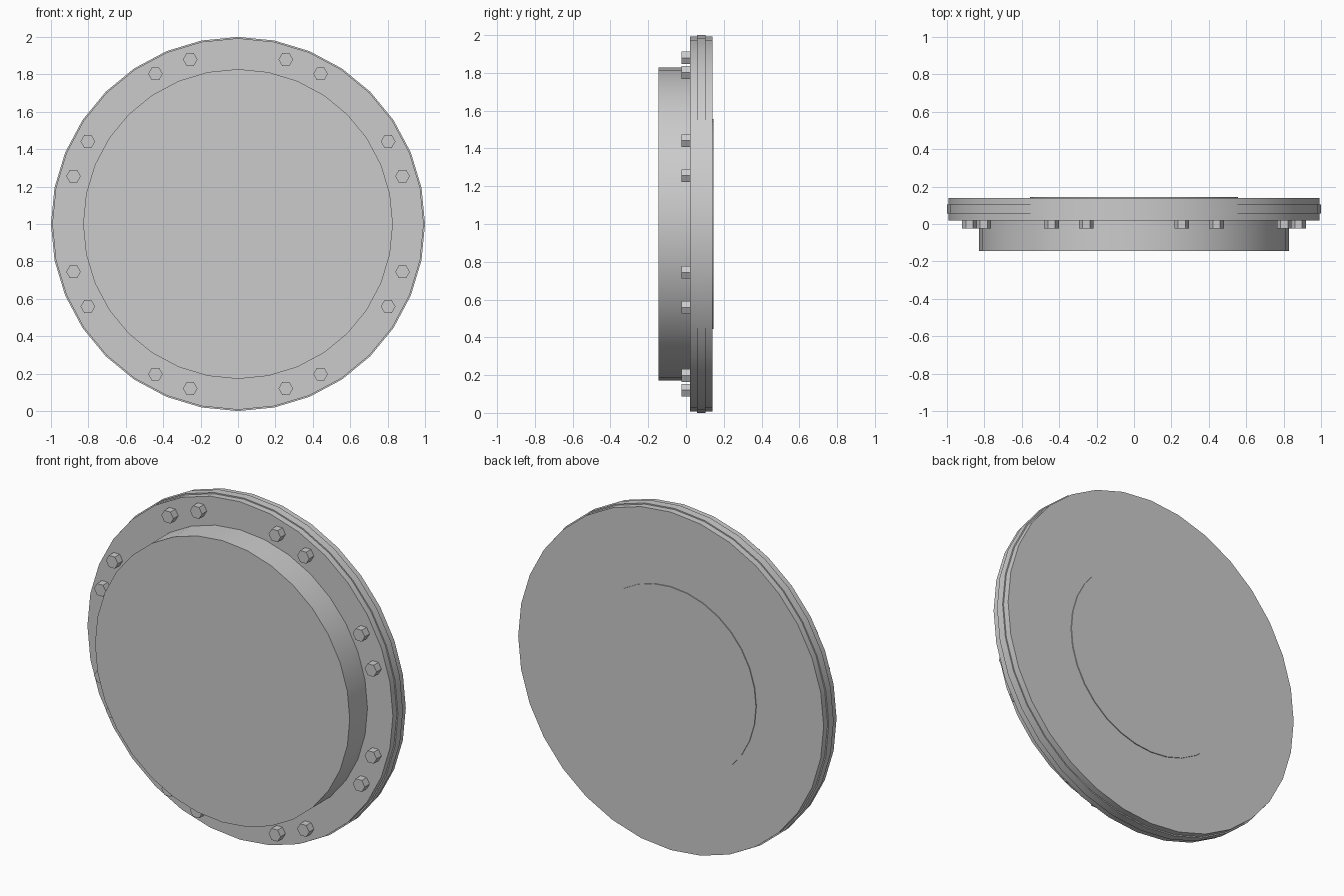
import bpy
import math

cube = bpy.data.objects.get("Cube")
if cube:
    bpy.data.objects.remove(cube, do_unlink=True)

steel = bpy.data.materials.new("plain_grey")
steel.use_nodes = True
grey = (0.6, 0.6, 0.6, 1)
steel.diffuse_color = grey
steel.node_tree.nodes["Principled BSDF"].inputs["Base Color"].default_value = grey


def disc(name, radius, y0, y1, sides=32, x=0, z=1, spin=0, smooth=True):
    """Closed cylinder along y between y0 and y1."""
    bpy.ops.mesh.primitive_cylinder_add(
        vertices=sides, radius=radius, depth=y1 - y0,
        location=(x, (y0 + y1) / 2, z), rotation=(math.pi / 2, spin, 0))
    obj = bpy.context.object
    obj.name = name
    obj.data.materials.append(steel)
    if smooth:
        bpy.ops.object.shade_smooth_by_angle(angle=math.radians(30))
    return obj


# Flange plates either side of a slightly wider middle ring
disc("front_flange", 0.993, 0.02, 0.057)
disc("middle_ring", 1.0, 0.057, 0.103)
disc("back_flange", 0.993, 0.103, 0.14)

# Raised front cover and thin back plate
disc("front_cover", 0.828, -0.145, 0.02)
disc("back_plate", 0.556, 0.14, 0.145)

# Eight pairs of hexagonal bolts, points facing sideways
for pair in range(8):
    for side in (-1, 1):
        angle = math.radians(22.5 + 45 * pair + 6.3 * side)
        disc("bolt", 0.039, -0.025, 0.02, sides=6,
             x=0.916 * math.sin(angle), z=1 + 0.916 * math.cos(angle),
             spin=math.pi / 6, smooth=False)
